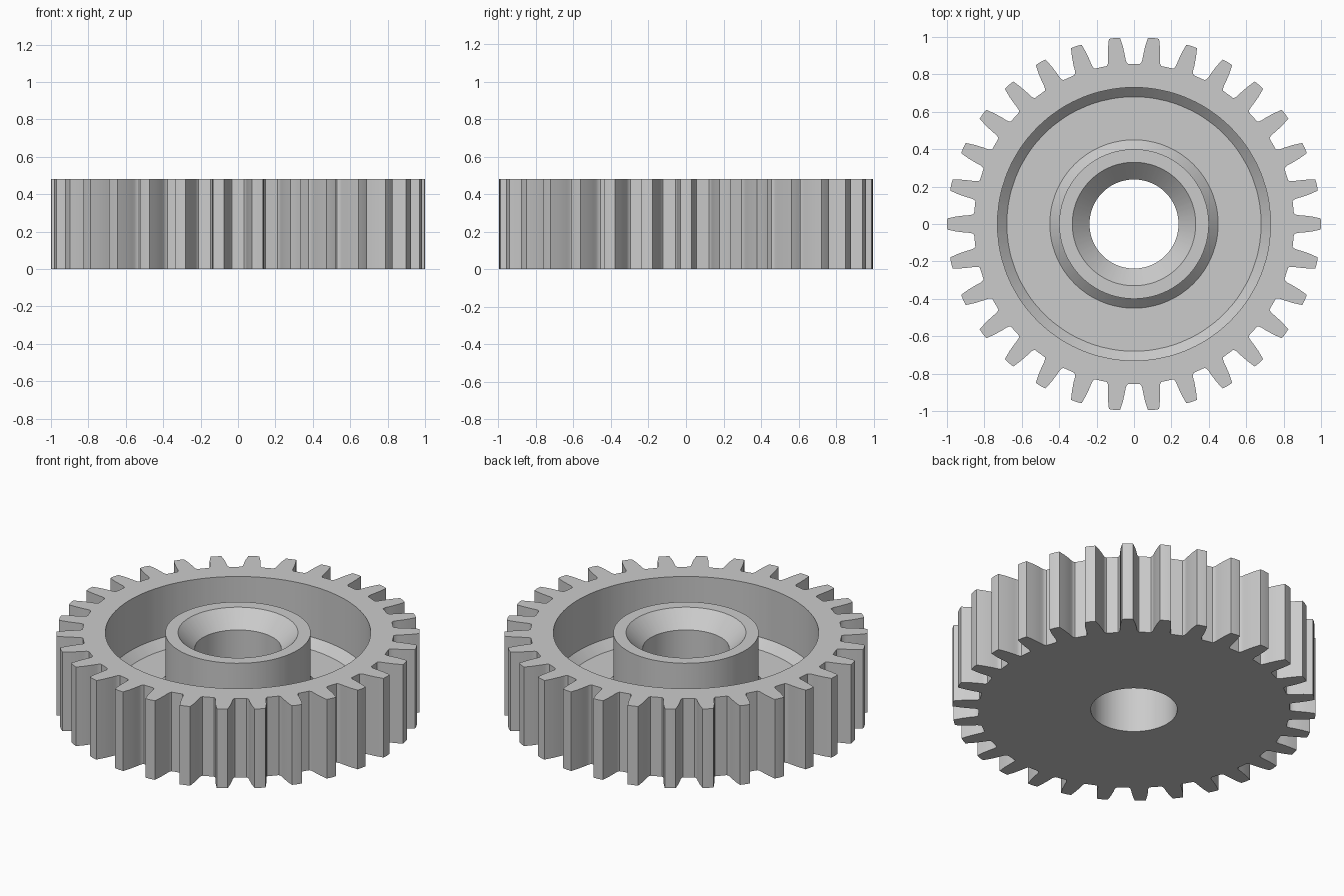
import bpy
import bmesh
from math import atan2, cos, hypot, pi, sin, radians

cube = bpy.data.objects.get("Cube")
if cube:
    bpy.data.objects.remove(cube, do_unlink=True)

TEETH = 30
HEIGHT = 0.48

# One flat colour for the whole gear
grey = bpy.data.materials.new("plain grey")
grey.use_nodes = True
grey.diffuse_color = (0.6, 0.6, 0.6, 1)
bsdf = next(n for n in grey.node_tree.nodes if n.type == "BSDF_PRINCIPLED")
bsdf.inputs["Base Color"].default_value = grey.diffuse_color

# Half tooth from root to tip: (distance from axis, half width)
flank = [(0.855, 0.057), (0.865, 0.05), (0.88, 0.047),
         (0.90, 0.046), (0.95, 0.040), (0.998, 0.03)]
tooth = ([(r, -w) for r, w in flank] + [(1.0, 0.0)]
         + [(r, w) for r, w in reversed(flank)])

# Full toothed outline as polar points
outline = []
for i in range(TEETH):
    for r, w in tooth:
        outline.append((hypot(r, w), atan2(w, r) + 2 * pi * i / TEETH))

# Section from the rim inwards: (radius, height); None follows the teeth
section = [
    (None, 0), (None, HEIGHT),                  # toothed band
    (0.73, HEIGHT), (0.73, 0.17), (0.68, 0.12),  # rim wall and chamfer
    (0.45, 0.12), (0.40, 0.17), (0.40, HEIGHT),  # web floor and hub wall
    (0.33, HEIGHT), (0.238, HEIGHT - 0.095),     # countersink
    (0.238, 0),                                  # bore
]

bm = bmesh.new()
rings = []
for radius, z in section:
    rings.append([bm.verts.new(((radius or r) * cos(a), (radius or r) * sin(a), z))
                  for r, a in outline])

# Bridge each ring to the next, closing back underneath
for k, ring in enumerate(rings):
    after = rings[(k + 1) % len(rings)]
    for j in range(len(ring)):
        n = (j + 1) % len(ring)
        bm.faces.new((ring[j], ring[n], after[n], after[j]))
bmesh.ops.recalc_face_normals(bm, faces=bm.faces)

mesh = bpy.data.meshes.new("spur_gear")
bm.to_mesh(mesh)
bm.free()
mesh.materials.append(grey)
gear = bpy.data.objects.new("spur_gear", mesh)
bpy.context.collection.objects.link(gear)

# Smooth the curved walls, keep the rims crisp
bpy.ops.object.select_all(action="DESELECT")
gear.select_set(True)
bpy.context.view_layer.objects.active = gear
bpy.ops.object.shade_smooth_by_angle(angle=radians(25))
